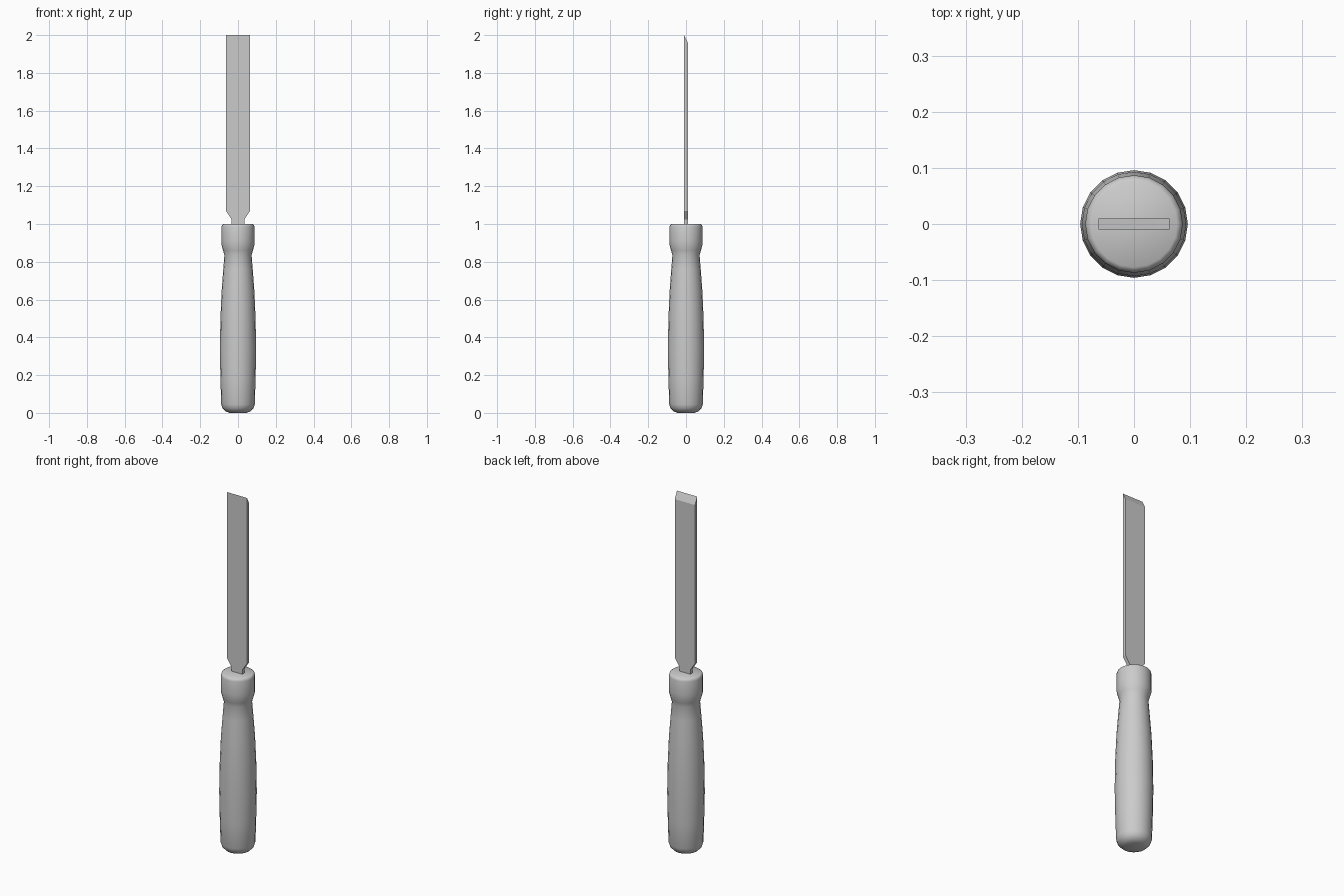
import bpy, bmesh, math

if "Cube" in bpy.data.objects:
    bpy.data.objects.remove(bpy.data.objects["Cube"])

SIDES = 20


def finish(name, bm, smooth=None):
    bmesh.ops.recalc_face_normals(bm, faces=bm.faces)
    mesh = bpy.data.meshes.new(name)
    bm.to_mesh(mesh)
    bm.free()
    obj = bpy.data.objects.new(name, mesh)
    bpy.context.collection.objects.link(obj)
    if smooth:
        bpy.ops.object.select_all(action='DESELECT')
        obj.select_set(True)
        bpy.context.view_layer.objects.active = obj
        bpy.ops.object.shade_smooth_by_angle(angle=math.radians(smooth))
    return obj


def lathe(name, profile):
    bm = bmesh.new()
    rings = [[bm.verts.new((r * math.cos(2 * math.pi * i / SIDES),
                            r * math.sin(2 * math.pi * i / SIDES), z))
              for i in range(SIDES)] for r, z in profile]
    for a, b in zip(rings, rings[1:]):
        for i in range(SIDES):
            j = (i + 1) % SIDES
            bm.faces.new((a[i], a[j], b[j], b[i]))
    bm.faces.new(rings[0])
    bm.faces.new(rings[-1])
    return finish(name, bm, 60)


# Turned handle: rounded butt, swelling grip, narrow waist, collar
lathe("handle", [
    (0.045, 0.0), (0.066, 0.008), (0.082, 0.024), (0.089, 0.045),
    (0.093, 0.18), (0.096, 0.33), (0.093, 0.50), (0.087, 0.64),
    (0.078, 0.76), (0.072, 0.835), (0.079, 0.86), (0.086, 0.885),
    (0.087, 0.91), (0.087, 0.985), (0.084, 0.995), (0.077, 1.0)])

# Flat blade with narrow neck, extruded through its thickness
half = [(0.034, 0.97), (0.034, 1.025), (0.063, 1.068), (0.063, 2.0)]
outline = half + [(-x, z) for x, z in reversed(half)]
bm = bmesh.new()
front = bm.faces.new([bm.verts.new((x, -0.01, z)) for x, z in outline])
new = bmesh.ops.extrude_face_region(bm, geom=[front], use_keep_orig=True)["geom"]
for v in (g for g in new if isinstance(g, bmesh.types.BMVert)):
    v.co.y = 0.01
    # Single-bevel cutting edge: the back stops lower than the front
    if v.co.z > 1.9:
        v.co.z = 1.96
finish("blade", bm)
